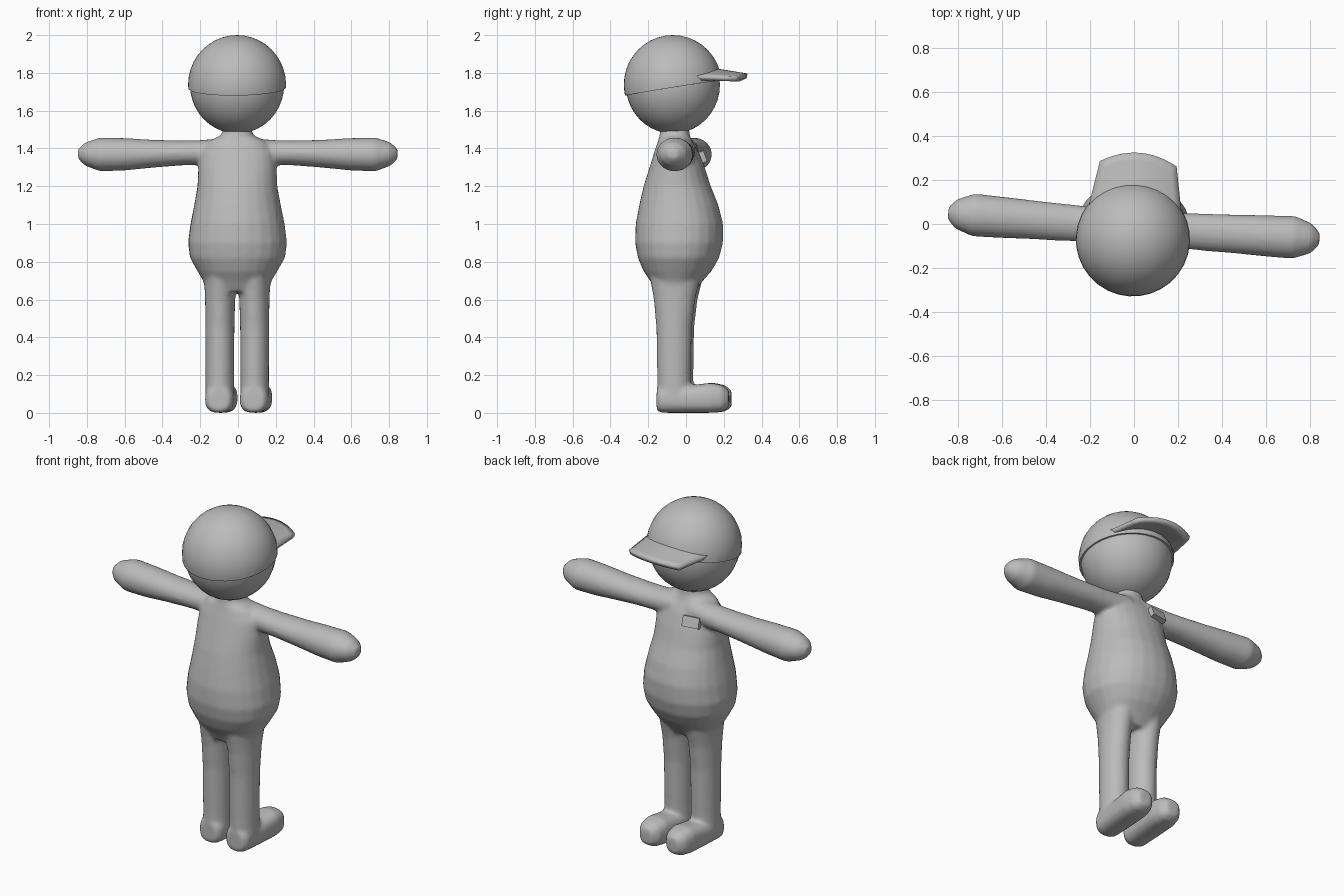
import bpy, bmesh, math
from mathutils import Matrix, Vector

cube = bpy.data.objects.get("Cube")
if cube:
    bpy.data.objects.remove(cube)

grey = bpy.data.materials.new("plain_grey")
grey.use_nodes = True
colour = (0.5, 0.5, 0.5, 1)
grey.diffuse_color = colour
grey.node_tree.nodes["Principled BSDF"].inputs["Base Color"].default_value = colour

TURN = Matrix.Rotation(math.radians(-4), 4, 'Z')  # whole figure stands slightly turned
SIDES = 24


def finish(bm, name, angle=180):
    bmesh.ops.recalc_face_normals(bm, faces=bm.faces)
    mesh = bpy.data.meshes.new(name)
    bm.to_mesh(mesh)
    bm.free()
    obj = bpy.data.objects.new(name, mesh)
    bpy.context.collection.objects.link(obj)
    obj.matrix_world = TURN
    mesh.materials.append(grey)
    bpy.ops.object.select_all(action='DESELECT')
    obj.select_set(True)
    bpy.context.view_layer.objects.active = obj
    bpy.ops.object.shade_smooth_by_angle(angle=math.radians(angle))
    return obj


def loft(bm, rings, place, power=1.0):
    """Closed tube through rings of (t, a, b, radius_a, radius_b)."""
    loops = []
    for t, a, b, ra, rb in rings:
        loop = []
        for i in range(SIDES):
            ang = 2 * math.pi * i / SIDES
            c, s = math.cos(ang), math.sin(ang)
            u = a + ra * math.copysign(abs(c) ** power, c)
            v = b + rb * math.copysign(abs(s) ** power, s)
            loop.append(bm.verts.new(place(t, u, v)))
        loops.append(loop)
    for low, high in zip(loops, loops[1:]):
        for i in range(SIDES):
            j = (i + 1) % SIDES
            bm.faces.new((low[i], low[j], high[j], high[i]))
    bm.faces.new(loops[0])
    bm.faces.new(loops[-1])


# Body: torso, arms, legs and feet fused into one smooth skin
bm = bmesh.new()
torso = [(0.64, 0, -0.055, 0.165, 0.10), (0.70, 0, -0.05, 0.182, 0.14),
         (0.75, 0, -0.045, 0.212, 0.18), (0.82, 0, -0.04, 0.252, 0.215),
         (0.90, 0, -0.037, 0.263, 0.233), (1.0, 0, -0.035, 0.25, 0.232),
         (1.1, 0, -0.038, 0.23, 0.21), (1.2, 0, -0.047, 0.212, 0.178),
         (1.3, 0, -0.047, 0.208, 0.146), (1.38, 0, -0.05, 0.195, 0.118),
         (1.44, 0, -0.058, 0.15, 0.09), (1.47, 0, -0.06, 0.085, 0.08),
         (1.52, 0, -0.06, 0.07, 0.075)]
loft(bm, torso, lambda t, u, v: (u, v, t), 0.92)
arm = [(0.05, -0.02, 1.385, 0.08, 0.072), (0.2, -0.016, 1.378, 0.08, 0.066),
       (0.3, -0.015, 1.376, 0.084, 0.066), (0.45, -0.013, 1.372, 0.088, 0.074),
       (0.6, -0.012, 1.369, 0.094, 0.086), (0.73, -0.01, 1.368, 0.098, 0.09),
       (0.81, -0.01, 1.37, 0.068, 0.062), (0.847, -0.01, 1.37, 0.03, 0.028)]
leg = [(0.05, 0.092, -0.057, 0.077, 0.09), (0.2, 0.092, -0.057, 0.076, 0.09),
       (0.45, 0.092, -0.057, 0.077, 0.094), (0.6, 0.091, -0.055, 0.080, 0.11),
       (0.74, 0.09, -0.05, 0.088, 0.14)]
foot = [(-0.148, 0.092, 0.07, 0.055, 0.06), (-0.12, 0.092, 0.072, 0.075, 0.072),
        (0.03, 0.092, 0.073, 0.080, 0.073), (0.14, 0.092, 0.08, 0.081, 0.080),
        (0.20, 0.092, 0.077, 0.070, 0.07), (0.235, 0.092, 0.074, 0.04, 0.045)]
for side in (-1, 1):
    loft(bm, arm, lambda t, u, v: (side * t, u, v))
    loft(bm, leg, lambda t, u, v: (side * u, v, t))
    loft(bm, foot, lambda t, u, v: (side * u, t, v), 0.75)
body = finish(bm, "body")
fuse = body.modifiers.new("fuse", 'REMESH')
fuse.mode = 'VOXEL'
fuse.voxel_size = 0.011
fuse.use_smooth_shade = True
soften = body.modifiers.new("soften", 'SMOOTH')
soften.factor = 0.5
soften.iterations = 8


# Head and the cap shell over it, cut along a tilted rim
CENTRE = Vector((0, -0.07, 1.737))


def ball(radius_xy, radius_z):
    bm = bmesh.new()
    bmesh.ops.create_uvsphere(bm, u_segments=32, v_segments=20, radius=1)
    bmesh.ops.transform(bm, verts=bm.verts, matrix=Matrix.Translation(CENTRE)
                        @ Matrix.Diagonal((radius_xy, radius_xy, radius_z, 1)))
    return bm


finish(ball(0.25, 0.258), "head")
bm = ball(0.26, 0.263)
cut = bmesh.ops.bisect_plane(bm, geom=bm.verts[:] + bm.edges[:] + bm.faces[:],
                             plane_co=(0, -0.07, 1.72), plane_no=(0, -0.16, 1),
                             clear_inner=True)
rim = [e for e in cut["geom_cut"] if isinstance(e, bmesh.types.BMEdge)]
bmesh.ops.contextual_create(bm, geom=rim)
finish(bm, "cap", 40)

# Brim: arched visor that flattens and narrows towards its front edge
bm = bmesh.new()
COLS, ROWS = 12, 5
grid = []
for r in range(ROWS + 1):
    v = r / ROWS
    row = []
    for c in range(COLS + 1):
        u = 2 * c / COLS - 1
        back = 0.15 - 0.10 * u * u
        front = 0.325 - 0.05 * u * u
        x = u * (0.215 - 0.04 * v)
        z = 1.825 - 0.028 * v - u * u * (0.04 - 0.022 * v)
        row.append(bm.verts.new((x, back + (front - back) * v, z)))
    grid.append(row)
for a, b in zip(grid, grid[1:]):
    for c in range(COLS):
        bm.faces.new((a[c], a[c + 1], b[c + 1], b[c]))
brim = finish(bm, "brim", 40)
thick = brim.modifiers.new("thickness", 'SOLIDIFY')
thick.thickness = 0.025
thick.offset = -1

# Chest badge, leaning back with the chest
bm = bmesh.new()
bmesh.ops.create_cube(bm, size=1)
bmesh.ops.transform(bm, verts=bm.verts, matrix=Matrix.Translation((-0.1, 0.075, 1.355))
                    @ Matrix.Rotation(math.radians(12), 4, 'Z')
                    @ Matrix.Rotation(math.radians(20), 4, 'X')
                    @ Matrix.Diagonal((0.1, 0.03, 0.06, 1)))
finish(bm, "chest_badge", 30)
